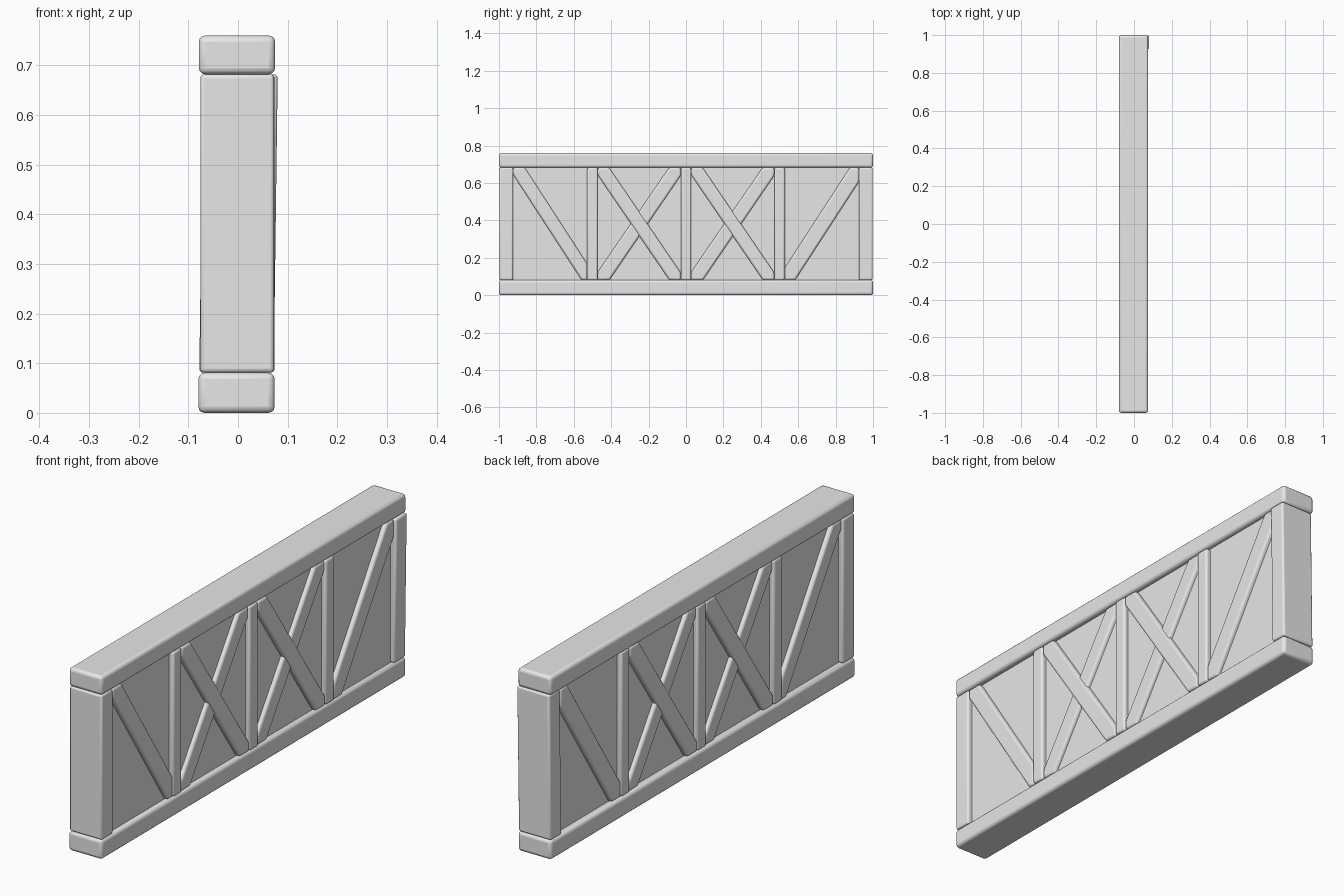
import bpy, bmesh, math
from mathutils import Matrix, Vector

default = bpy.data.objects.get("Cube")
if default:
    bpy.data.objects.remove(default, do_unlink=True)

grey = bpy.data.materials.new("plain grey")
grey.use_nodes = True
grey.diffuse_color = (0.8, 0.8, 0.8, 1)
grey.node_tree.nodes["Principled BSDF"].inputs["Base Color"].default_value = (0.8, 0.8, 0.8, 1)

LOW, HIGH = 0.081, 0.682    # clear opening between the two beams


def finish(name, bm, bevel):
    """Turn a bmesh into a softly bevelled object."""
    bmesh.ops.recalc_face_normals(bm, faces=bm.faces)
    mesh = bpy.data.meshes.new(name)
    bm.to_mesh(mesh)
    bm.free()
    mesh.materials.append(grey)
    obj = bpy.data.objects.new(name, mesh)
    bpy.context.collection.objects.link(obj)
    if bevel:
        mod = obj.modifiers.new("soft edges", "BEVEL")
        mod.width, mod.segments = bevel, 3
        mod.limit_method, mod.angle_limit = "ANGLE", math.radians(25)
    bpy.ops.object.select_all(action="DESELECT")
    obj.select_set(True)
    bpy.context.view_layer.objects.active = obj
    bpy.ops.object.shade_smooth_by_angle(angle=math.radians(35))
    return obj


def block(x, y, z):
    """Box bmesh spanning the given (min, max) ranges."""
    bm = bmesh.new()
    bmesh.ops.create_cube(bm, size=1)
    spans = (x, y, z)
    for v in bm.verts:
        v.co = Vector([(a + b) / 2 + c * (b - a) for (a, b), c in zip(spans, v.co)])
    return bm


def brace(name, top, bottom, width, bay, shift=0.0):
    """Slanted timber trimmed to the bay between two posts."""
    a, b = Vector((0, top, HIGH)), Vector((0, bottom, LOW))
    bm = block((-0.071 + shift, 0.071 + shift), (-width / 2, width / 2), (-0.6, 0.6))
    angle = math.atan2(b.y - a.y, a.z - b.z)
    bmesh.ops.transform(bm, verts=bm.verts, matrix=Matrix.Translation((a + b) / 2) @ Matrix.Rotation(angle, 4, "X"))
    cuts = (((0, bay[0], 0), (0, -1, 0)), ((0, bay[1], 0), (0, 1, 0)),
            ((0, 0, LOW), (0, 0, -1)), ((0, 0, HIGH), (0, 0, 1)))
    for point, normal in cuts:
        geom = bm.verts[:] + bm.edges[:] + bm.faces[:]
        bmesh.ops.bisect_plane(bm, geom=geom, plane_co=point, plane_no=normal, clear_outer=True)
        bmesh.ops.holes_fill(bm, edges=[e for e in bm.edges if e.is_boundary], sides=0)
    finish(name, bm, 0.01)


# Beams and recessed panel
finish("bottom_beam", block((-0.08, 0.074), (-1, 1), (0, 0.081)), 0.013)
finish("top_beam", block((-0.079, 0.075), (-1, 1), (HIGH, 0.76)), 0.013)
finish("wall_panel", block((-0.053, 0.053), (-0.97, 0.97), (0.04, 0.72)), 0)

# End posts, the back one leaning slightly sideways
finish("front_end_post", block((-0.076, 0.073), (-0.998, -0.924), (LOW, HIGH)), 0.008)
lean = block((-0.075, 0.075), (0.925, 0.998), (LOW, HIGH))
for v in lean.verts:
    v.co.x += 0.008 * (v.co.z - LOW) / (HIGH - LOW) - 0.003
finish("back_end_post", lean, 0.008)

# Inner posts
for label, y in (("front", -0.5), ("middle", 0), ("back", 0.5)):
    finish(label + "_inner_post", block((-0.074, 0.074), (y - 0.028, y + 0.028), (LOW, HIGH)), 0.009)

# Single braces in the outer bays
brace("front_outer_brace", -0.905, -0.515, 0.073, (-0.924, -0.528))
brace("back_outer_brace", 0.925, 0.535, 0.082, (0.528, 0.925))

# Crossed braces in the inner bays
for label, mid in (("front", -0.25), ("back", 0.25)):
    bay = (mid - 0.222, mid + 0.222)
    brace(label + "_falling_brace", mid - 0.205, mid + 0.205, 0.073, bay, 0.002)
    brace(label + "_rising_brace", mid + 0.205, mid - 0.205, 0.076, bay, -0.002)
